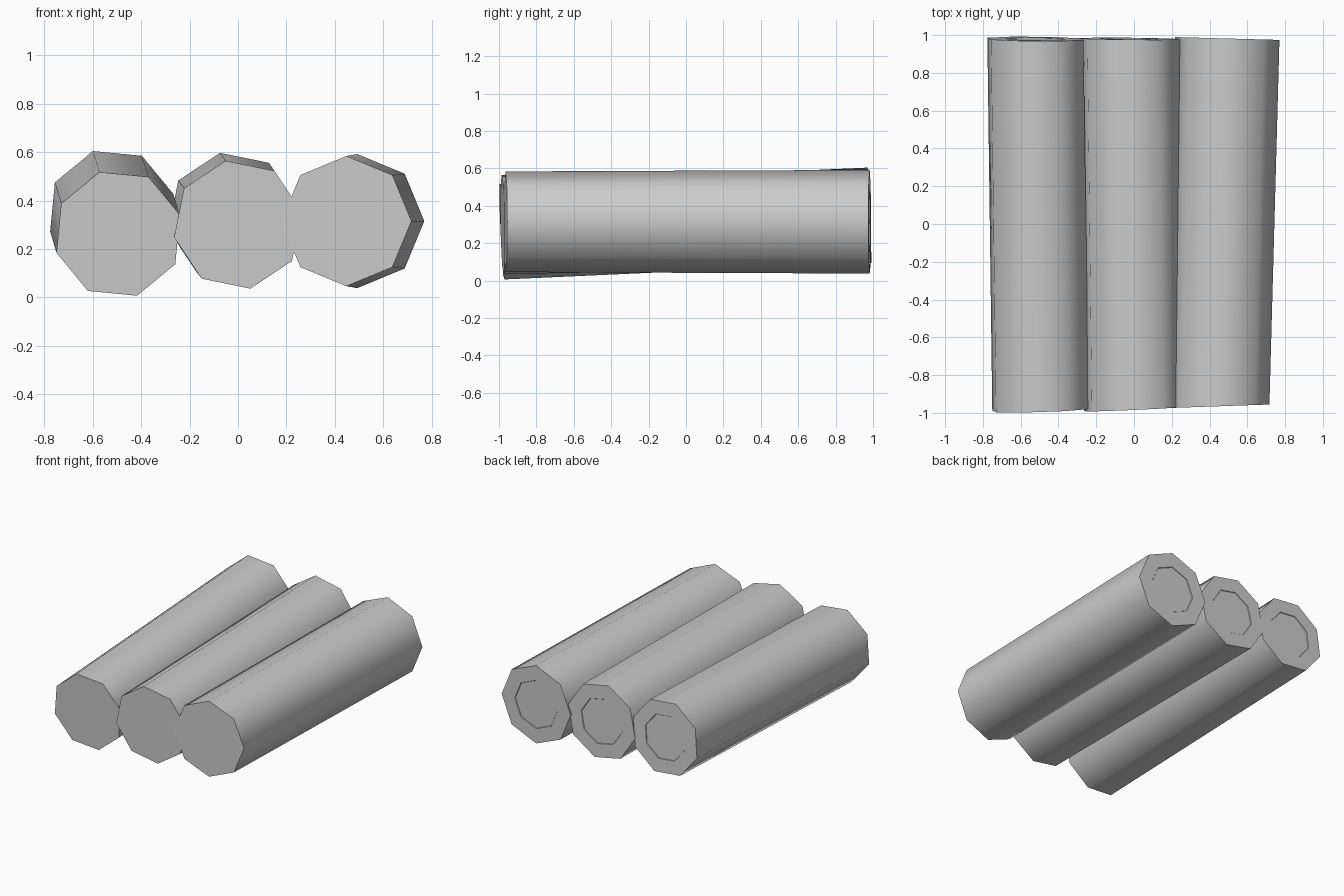
import bpy, bmesh
from math import cos, sin, radians
from mathutils import Vector

if "Cube" in bpy.data.objects:
    bpy.data.objects.remove(bpy.data.objects["Cube"])

SIDES = 8

grey = bpy.data.materials.new("light_grey")
grey.use_nodes = True
colour = (0.6, 0.6, 0.6, 1)
grey.diffuse_color = colour
grey.node_tree.nodes["Principled BSDF"].inputs["Base Color"].default_value = colour


def ring(bm, centre, radius, phase, slope):
    """Octagon facing along y, leaned by slope (y change per x and per z)."""
    verts = []
    for i in range(SIDES):
        a = radians(phase + i * 360 / SIDES)
        x, z = radius * cos(a), radius * sin(a)
        offset = Vector((x, x * slope[0] + z * slope[1], z))
        verts.append(bm.verts.new(Vector(centre) + offset))
    return verts


def log(name, phase, front, front_r, front_slope, back, back_r, back_slope):
    bm = bmesh.new()
    a = ring(bm, front, front_r, phase, front_slope)
    b = ring(bm, back, back_r, phase, back_slope)

    # Smooth bark
    for i in range(SIDES):
        j = (i + 1) % SIDES
        bm.faces.new((a[i], a[j], b[j], b[i])).smooth = True

    # Flat sawn ends, with a shallow core let into the back one
    bm.faces.new(a)
    cap = bm.faces.new(b)
    bmesh.ops.recalc_face_normals(bm, faces=bm.faces)
    bmesh.ops.inset_region(bm, faces=[cap], thickness=back_r * 0.38)
    bmesh.ops.inset_region(bm, faces=[cap], thickness=0.003, depth=-0.004)

    mesh = bpy.data.meshes.new(name)
    bm.to_mesh(mesh)
    bm.free()
    mesh.materials.append(grey)
    bpy.context.collection.objects.link(bpy.data.objects.new(name, mesh))


# Three logs side by side, each lying slightly askew
log("right_log", 17, (-0.495, -0.984, 0.262), 0.267, (0.03, -0.045),
    (-0.522, 0.98, 0.35), 0.266, (-0.01, -0.045))
log("middle_log", 11, (0, -0.98, 0.30), 0.269, (0.045, -0.017),
    (-0.023, 0.981, 0.332), 0.27, (-0.01, -0.02))
log("left_log", 0, (0.448, -0.965, 0.315), 0.269, (0.035, 0),
    (0.493, 0.982, 0.315), 0.277, (-0.027, 0))
